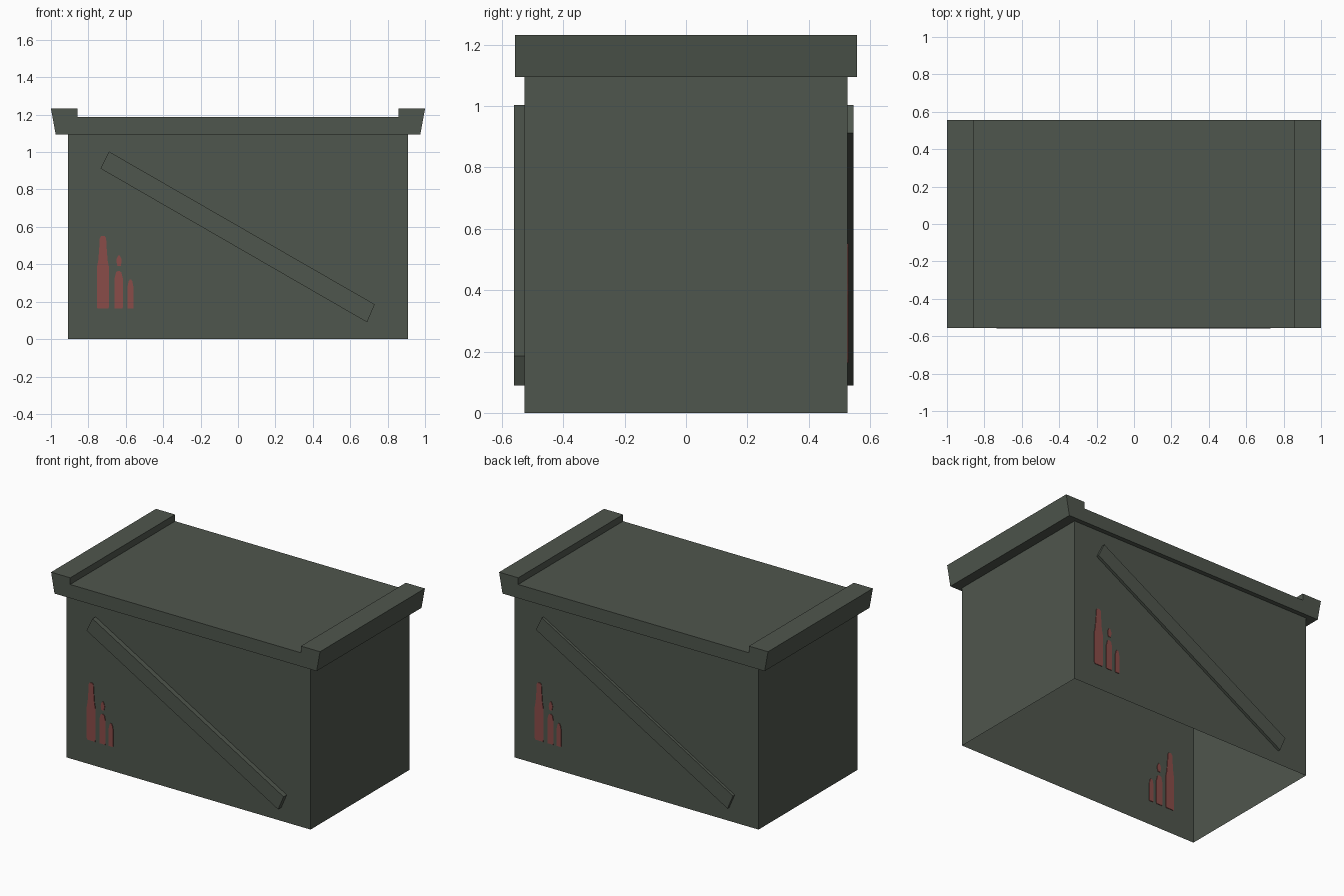
import bpy, bmesh

if "Cube" in bpy.data.objects:
    bpy.data.objects.remove(bpy.data.objects["Cube"])


def material(name, rgb):
    m = bpy.data.materials.new(name)
    m.diffuse_color = (*rgb, 1.0)
    m.use_nodes = True
    m.node_tree.nodes["Principled BSDF"].inputs["Base Color"].default_value = m.diffuse_color
    return m


GREEN = material("olive_green_paint", (0.078, 0.093, 0.074))
RED = material("faded_red_paint", (0.254, 0.072, 0.066))


def finish(name, bm, mat):
    bmesh.ops.recalc_face_normals(bm, faces=bm.faces)
    mesh = bpy.data.meshes.new(name)
    bm.to_mesh(mesh)
    bm.free()
    mesh.materials.append(mat)
    obj = bpy.data.objects.new(name, mesh)
    bpy.context.collection.objects.link(obj)
    return obj


def prism(name, profiles, y0, y1, mat, turn=1):
    """Extrude x-z profiles from y0 to y1; turn=-1 spins them half a turn about z."""
    bm = bmesh.new()
    for pts in profiles:
        face = bm.faces.new([bm.verts.new((turn * x, turn * y0, z)) for x, z in pts])
        ext = bmesh.ops.extrude_face_region(bm, geom=[face])
        moved = [v for v in ext["geom"] if isinstance(v, bmesh.types.BMVert)]
        bmesh.ops.translate(bm, verts=moved, vec=(0, turn * (y1 - y0), 0))
    # extruding keeps the starting face, so every prism is closed
    return finish(name, bm, mat)


def symmetric(cx, half):
    """Closed outline from (half width, z) pairs listed bottom to top."""
    return [(cx + w, z) for w, z in half] + [(cx - w, z) for w, z in reversed(half)]


# Thin-walled body, open underneath, with the lid as its ceiling
WALL = 0.526
bm = bmesh.new()
ring = [bm.verts.new((x, y, 0)) for x, y in
        ((-0.908, -WALL), (0.908, -WALL), (0.908, WALL), (-0.908, WALL))]
top = [bm.verts.new((v.co.x, v.co.y, 1.095)) for v in ring]
for i in range(4):
    j = (i + 1) % 4
    bm.faces.new((ring[i], ring[j], top[j], top[i]))
finish("crate_body", bm, GREEN)

# Lid with flared ends and a raised lip at each end
lid = symmetric(0, [(0.975, 1.095), (1.0, 1.232), (0.858, 1.232), (0.858, 1.187)])
prism("lid", [lid], -0.557, 0.557, GREEN)

# Diagonal braces on front and back
brace = [(-0.735, 0.912), (0.69, 0.09), (0.731, 0.186), (-0.69, 1.003)]
prism("front_brace", [brace], -0.56, -WALL - 0.0005, GREEN)
prism("back_brace", [brace], -0.545, -WALL - 0.0005, GREEN, turn=-1)

# Painted shell marks, plates passing just through the wall
marks = [
    symmetric(-0.722, [(0.030, 0.163), (0.032, 0.175), (0.032, 0.385), (0.025, 0.42),
                       (0.019, 0.50), (0.017, 0.54), (0.009, 0.552)]),
    symmetric(-0.638, [(0.021, 0.163), (0.022, 0.17), (0.022, 0.325), (0.014, 0.358),
                       (0.006, 0.364)]),
    symmetric(-0.636, [(0.009, 0.39), (0.014, 0.415), (0.012, 0.432), (0.003, 0.448)]),
    symmetric(-0.575, [(0.015, 0.163), (0.016, 0.17), (0.016, 0.28), (0.010, 0.31),
                       (0.004, 0.318)]),
]
for side, turn in (("front", 1), ("back", -1)):
    prism(side + "_painted_marks", marks, -WALL - 0.004, -WALL + 0.004, RED, turn)
